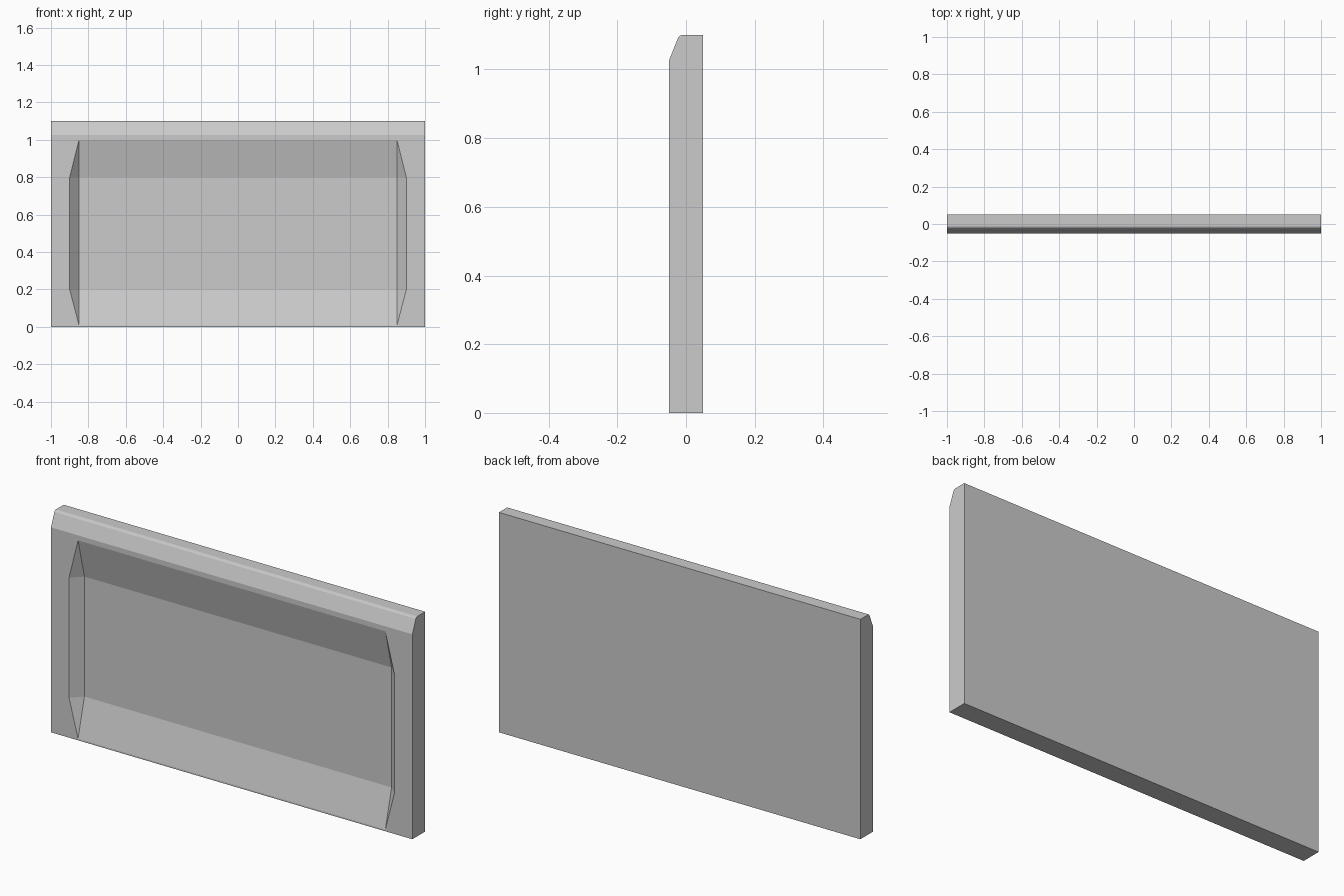
import bpy, bmesh

if "Cube" in bpy.data.objects:
    bpy.data.objects.remove(bpy.data.objects["Cube"])


def make_object(name, bm):
    bmesh.ops.recalc_face_normals(bm, faces=bm.faces[:])
    mesh = bpy.data.meshes.new(name)
    bm.to_mesh(mesh)
    bm.free()
    obj = bpy.data.objects.new(name, mesh)
    bpy.context.collection.objects.link(obj)
    return obj


# Wall panel: side profile (y, z) with sloped, rounded top front edge
profile = [(-0.05, 0), (0.05, 0), (0.05, 1.1), (-0.011, 1.1),
           (-0.018, 1.098), (-0.023, 1.092), (-0.05, 1.025)]
bm = bmesh.new()
face = bm.faces.new([bm.verts.new((-1, y, z)) for y, z in profile])
ext = bmesh.ops.extrude_face_region(bm, geom=[face])
bmesh.ops.translate(bm, vec=(2, 0, 0),
                    verts=[v for v in ext["geom"] if isinstance(v, bmesh.types.BMVert)])
panel = make_object("wall_panel", bm)

# Recess cutter: eight-sided opening narrowing to a rectangular floor
opening = [(0.85, 1.0), (0.9, 0.8), (0.9, 0.2), (0.85, 0.008)]
floor = [(0.85, 0.8), (0.85, 0.2)]
bm = bmesh.new()
for side in (-1, 1):
    for x, z in opening:
        for y in (-0.05, -0.08):
            bm.verts.new((side * x, y, z))
    for x, z in floor:
        bm.verts.new((side * x, 0, z))
bmesh.ops.convex_hull(bm, input=bm.verts[:])
bmesh.ops.dissolve_limit(bm, angle_limit=0.01, verts=bm.verts[:], edges=bm.edges[:])
cutter = make_object("recess_cutter", bm)

# Cut the recess, then discard the helper
mod = panel.modifiers.new("recess", 'BOOLEAN')
mod.operation = 'DIFFERENCE'
mod.solver = 'EXACT'
mod.object = cutter
bpy.context.view_layer.objects.active = panel
panel.select_set(True)
bpy.ops.object.modifier_apply(modifier=mod.name)
bpy.data.objects.remove(cutter)
